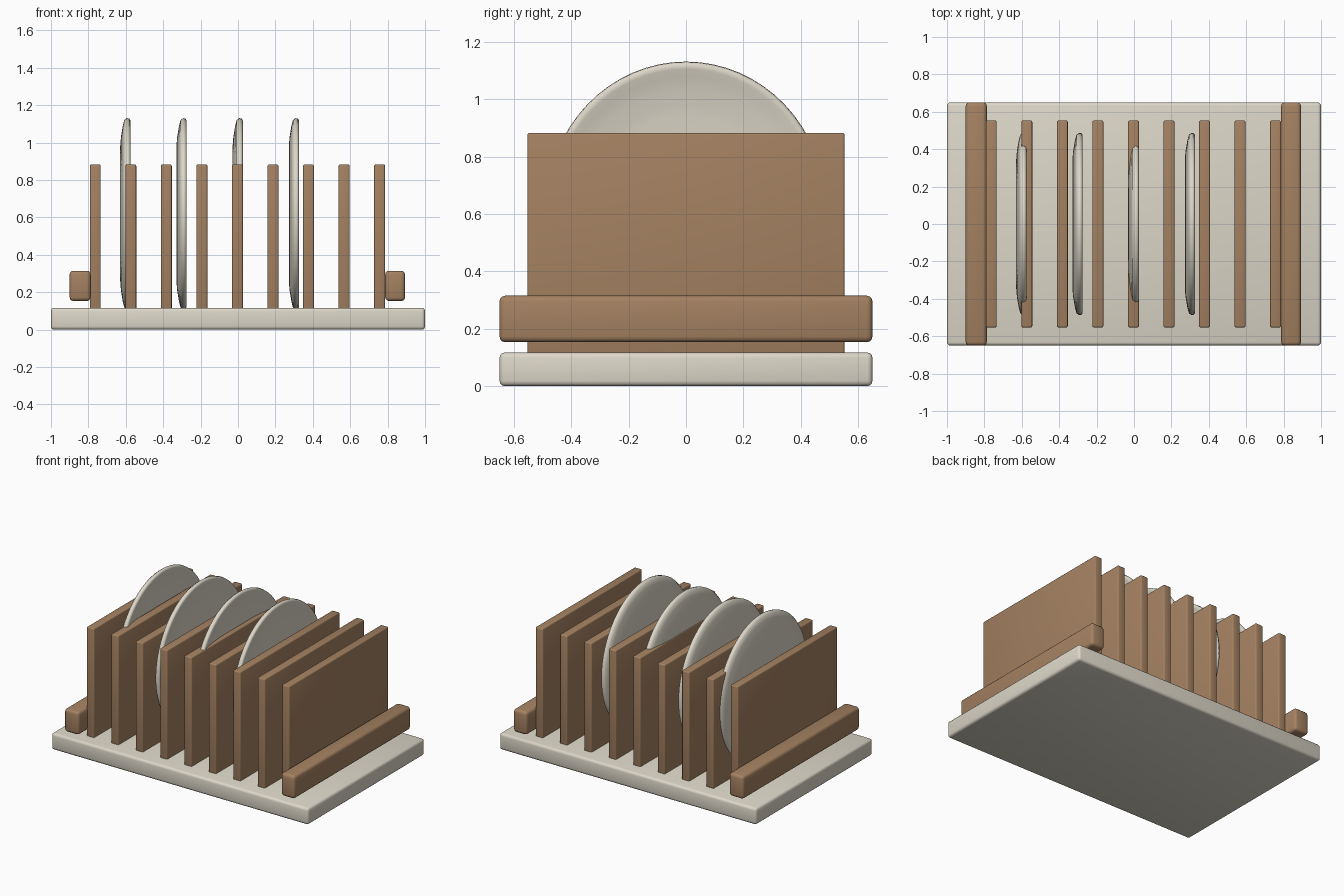
import bpy, bmesh, math

cube = bpy.data.objects.get("Cube")
if cube:
    bpy.data.objects.remove(cube, do_unlink=True)


def make_material(name, colour):
    mat = bpy.data.materials.new(name)
    mat.use_nodes = True
    mat.diffuse_color = (*colour, 1)
    mat.node_tree.nodes["Principled BSDF"].inputs["Base Color"].default_value = (*colour, 1)
    return mat


cream = make_material("cream", (0.72, 0.68, 0.58))
wood = make_material("brown wood", (0.37, 0.22, 0.12))


def finish(bm, name, mat, angle):
    mesh = bpy.data.meshes.new(name)
    bm.to_mesh(mesh)
    bm.free()
    mesh.materials.append(mat)
    obj = bpy.data.objects.new(name, mesh)
    bpy.context.collection.objects.link(obj)
    bpy.ops.object.select_all(action='DESELECT')
    obj.select_set(True)
    bpy.context.view_layer.objects.active = obj
    bpy.ops.object.shade_smooth_by_angle(angle=math.radians(angle))
    return obj


def rounded_box(name, low, high, radius, mat):
    bm = bmesh.new()
    bmesh.ops.create_cube(bm, size=1)
    for v in bm.verts:
        v.co = [h if c > 0 else l for c, l, h in zip(v.co, low, high)]
    bmesh.ops.bevel(bm, geom=bm.edges[:], offset=radius, segments=3,
                    profile=0.5, affect='EDGES')
    return finish(bm, name, mat, 40)


def plate(name, x, steps=64):
    # Closed profile of (radius, depth), from foot centre over the lip to the well
    profile = [(0, -0.028), (0.70, -0.028), (0.80, -0.024), (0.92, -0.014),
               (0.98, -0.006), (1.0, 0.008), (0.995, 0.021), (0.975, 0.027),
               (0.95, 0.025), (0.90, 0.017), (0.80, 0.007), (0.70, 0.0),
               (0.64, -0.004), (0.0, -0.005)]
    bm = bmesh.new()
    verts = [bm.verts.new((d, r, 0)) for r, d in profile]
    edges = [bm.edges.new(pair) for pair in zip(verts, verts[1:])]
    bmesh.ops.spin(bm, geom=verts + edges, cent=(0, 0, 0), axis=(1, 0, 0),
                   angle=math.tau, steps=steps, use_duplicate=False)
    bmesh.ops.remove_doubles(bm, verts=bm.verts[:], dist=0.0005)
    bmesh.ops.recalc_face_normals(bm, faces=bm.faces[:])
    # Slightly taller than wide
    bmesh.ops.scale(bm, vec=(1, 0.487, 0.511), verts=bm.verts[:])
    obj = finish(bm, name, mat=cream, angle=60)
    obj.location = (x, 0, 0.62)
    return obj


# Tray and side rails
rounded_box("base_tray", (-1, -0.65, 0), (1, 0.65, 0.117), 0.018, cream)
rounded_box("left_rail", (0.787, -0.65, 0.153), (0.893, 0.65, 0.315), 0.02, wood)
rounded_box("right_rail", (-0.9, -0.65, 0.153), (-0.787, 0.65, 0.315), 0.02, wood)

# Upright dividers
for i in range(9):
    x = (i - 4) * 0.19 - 0.003
    rounded_box(f"divider_{i + 1}", (x - 0.029, -0.553, 0.105),
                (x + 0.029, 0.553, 0.883), 0.008, wood)

# Plates standing between the dividers
for i in range(4):
    plate(f"plate_{i + 1}", -0.602 + i * 0.3005)
